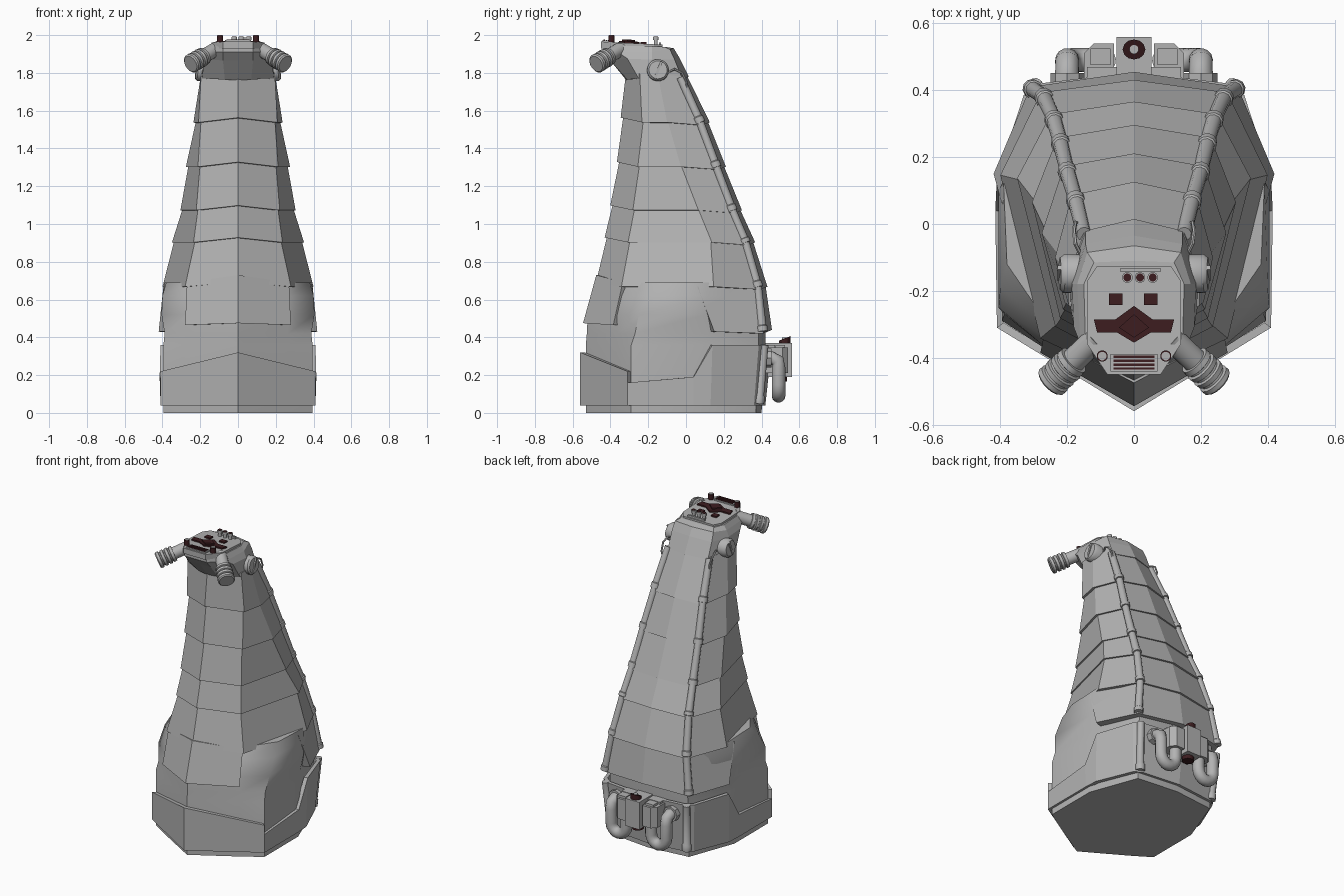
import bpy, bmesh, math
from mathutils import Vector

if "Cube" in bpy.data.objects:
    bpy.data.objects.remove(bpy.data.objects["Cube"])


def material(name, rgb):
    m = bpy.data.materials.new(name)
    m.diffuse_color = (*rgb, 1)
    m.use_nodes = True
    m.node_tree.nodes["Principled BSDF"].inputs["Base Color"].default_value = m.diffuse_color
    return m


GREY = material("grey armour", (0.45, 0.45, 0.45))
DARK = material("dark red", (0.045, 0.012, 0.014))


def make(name, verts, faces, mat=GREY, smooth=None):
    me = bpy.data.meshes.new(name)
    me.from_pydata([tuple(v) for v in verts], [], faces)
    bm = bmesh.new()
    bm.from_mesh(me)
    bmesh.ops.recalc_face_normals(bm, faces=bm.faces)
    bm.to_mesh(me)
    bm.free()
    me.materials.append(mat)
    ob = bpy.data.objects.new(name, me)
    bpy.context.collection.objects.link(ob)
    if smooth:
        bpy.ops.object.select_all(action='DESELECT')
        ob.select_set(True)
        bpy.context.view_layer.objects.active = ob
        bpy.ops.object.shade_smooth_by_angle(angle=math.radians(smooth))
    return ob


def loft(name, rings, mat=GREY, smooth=None):
    """Closed solid through rings with equal point counts."""
    n = len(rings[0])
    faces = [(k * n + i, k * n + (i + 1) % n, (k + 1) * n + (i + 1) % n, (k + 1) * n + i)
             for k in range(len(rings) - 1) for i in range(n)]
    faces += [tuple(range(n)), tuple(range((len(rings) - 1) * n, len(rings) * n))]
    return make(name, [p for r in rings for p in r], faces, mat, smooth)


def ring(half):
    """Mirror a half outline running from front centre to back centre."""
    half = [Vector(p) for p in half]
    return half + [Vector((-p.x, p.y, p.z)) for p in half[-2:0:-1]]


def plate(name, low, high, mirror=False, thick=0.025):
    """Bent armour strip between two edges, thickened inwards."""
    if mirror:
        low, high = [e + [(-x, y, z) for x, y, z in e[-2::-1]] for e in (low, high)]

    def inner(p):
        d = Vector((p[0], p[1], 0))
        return Vector(p) - d.normalized() * thick
    rings = [[a, b, inner(b), inner(a)] for a, b in zip(low, high)]
    return loft(name, rings)


def tube(name, path, radii, sides=12, mat=GREY, smooth=40):
    path = [Vector(p) for p in path]
    if not isinstance(radii, (list, tuple)):
        radii = [radii] * len(path)
    rings, side = [], None
    for i, p in enumerate(path):
        t = (path[min(i + 1, len(path) - 1)] - path[max(i - 1, 0)]).normalized()
        if side is None:
            side = t.orthogonal().normalized()
        side = (side - t * side.dot(t)).normalized()
        up = t.cross(side)
        rings.append([p + radii[i] * (side * math.cos(a) + up * math.sin(a))
                      for a in (2 * math.pi * k / sides for k in range(sides))])
    return loft(name, rings, mat, smooth)


def prism(name, outline, z0, z1, mat=GREY):
    """Upright prism; heights may be functions of y."""
    h = [(z if callable(z) else (lambda y, z=z: z)) for z in (z0, z1)]
    return loft(name, [[(x, y, f(y)) for x, y in outline] for f in h], mat)


def rect(x, y, a, b):
    return [(x - a, y - b), (x + a, y - b), (x + a, y + b), (x - a, y + b)]


# Smooth base body
def base_ring(z, f, c, d, w, r, b):
    return ring([(0, f, z), (*c, z), (*d, z), (*w, z), (*r, z), (0, b, z)])


loft("base_body", [
    base_ring(0, -.53, (.27, -.37), (.395, -.29), (.395, .06), (.28, .37), .40),
    base_ring(.36, -.53, (.27, -.37), (.395, -.29), (.395, .08), (.285, .385), .42),
    base_ring(.42, -.525, (.265, -.36), (.388, -.27), (.388, .09), (.28, .385), .42),
    base_ring(.52, -.52, (.27, -.365), (.405, -.25), (.405, .1), (.28, .39), .42),
    base_ring(.62, -.485, (.265, -.34), (.40, -.19), (.40, .11), (.27, .38), .41),
    base_ring(.69, -.455, (.25, -.31), (.38, -.12), (.39, .12), (.265, .37), .40),
], smooth=50)

# Skirt plates
plate("skirt_front", [(-.41, -.31, .04), (0, -.56, .04), (.41, -.31, .04)],
      [(-.41, -.31, .22), (0, -.56, .32), (.41, -.31, .22)])
plate("skirt_rear",
      [(.41, -.31, .04), (.41, .04, .04), (.405, .13, .04), (.31, .36, .04), (.27, .39, .04), (0, .42, .04)],
      [(.41, -.31, .16), (.415, .04, .19), (.41, .14, .36), (.33, .385, .36), (.285, .42, .36), (0, .455, .36)],
      True)

# Lowest split armour tier
plate("lower_front_armour", [(-.28, -.385, .465), (0, -.545, .475), (.28, -.385, .465)],
      [(-.27, -.335, .69), (0, -.475, .73), (.27, -.335, .69)], thick=.05)
plate("lower_rear_armour", [(.42, .15, .43), (.31, .41, .42), (0, .455, .44)],
      [(.395, .06, .67), (.275, .385, .66), (0, .42, .68)], True, .05)

# Stacked armour tiers: z, front y, corner, widest point, rail point, back y
ST = [(.68, -.46, (.27, -.33), (.385, .14), (.27, .38), .415),
      (.915, -.415, (.225, -.295), (.335, .13), (.24, .315), .35),
      (1.085, -.385, (.21, -.27), (.29, .06), (.22, .245), .28),
      (1.315, -.35, (.20, -.245), (.26, -.03), (.20, .16), .195),
      (1.55, -.33, (.195, -.225), (.22, -.10), (.175, .075), .11),
      (1.79, -.315, (.195, -.245), (.195, -.15), (.15, -.03), .0)]


def tier_ring(s, grow, dz=0):
    z, f, c, w, r, b = s
    z += dz
    pts = [(0, f, z + .025), (*c, z), (*w, z), (*r, z - .015), (0, b, z)]
    mid = (f + b) / 2
    out = []
    for x, y, zz in pts:
        d = Vector((x, y - mid, 0)).normalized() * grow
        out.append((x + d.x, y + d.y, zz))
    return ring(out)


for i in range(len(ST) - 1):
    loft("armour_tier_%d" % (i + 1),
         [tier_ring(ST[i], .016, -.012), tier_ring(ST[i + 1], .0, .006)])

# Rear rails with rounded collars
RAIL = [(.275, .385, .05), (.295, .415, .36), (.305, .405, .43)] + \
       [(s[4][0], s[4][1], s[0] - .015) for s in ST]
for s in (1, -1):
    for i in range(len(RAIL) - 1):
        if i == 1:
            continue
        a, b = [Vector((p[0] * s, p[1], p[2])) for p in RAIL[i:i + 2]]
        tube("rail", [a, a.lerp(b, .12), a.lerp(b, .14), b], [.029, .029, .024, .022], 10)

# Head: neck flares forwards to the top panel
panel_z = lambda y: 1.95 - .05 * (y + .14)
loft("head", [
    ring([(0, -.315, 1.76), (.07, -.31, 1.765), (.19, -.25, 1.77), (.195, -.15, 1.77), (.145, -.02, 1.77), (0, .015, 1.78)]),
    ring([(0, -.40, 1.865), (.08, -.40, 1.865), (.18, -.31, 1.875), (.185, -.18, 1.87), (.145, -.06, 1.87), (0, -.035, 1.88)]),
    ring([(0, -.44, 1.91), (.08, -.44, 1.91), (.16, -.36, 1.91), (.17, -.18, 1.91), (.14, -.085, 1.925), (0, -.065, 1.93)]),
    ring([(0, -.44, 1.945), (.08, -.44, 1.945), (.145, -.36, 1.945), (.15, -.18, 1.94), (.12, -.115, 1.938), (0, -.11, 1.938)]),
])
PANEL = [(-.08, -.45), (.08, -.45), (.14, -.36), (.14, -.17), (.11, -.125), (-.11, -.125), (-.14, -.17), (-.14, -.36)]
prism("top_panel", PANEL, 1.93, panel_z)


def on_panel(h):
    return lambda y: panel_z(y) + h


# Panel fittings
prism("wing_emblem", [(-.12, -.285), (-.055, -.285), (0, -.245), (.055, -.285), (.12, -.285), (.11, -.325),
                      (.05, -.325), (0, -.355), (-.05, -.325), (-.11, -.325)],
      1.94, on_panel(.009), DARK)
prism("emblem_core", [(-.045, -.31), (0, -.27), (.045, -.31), (0, -.34)], 1.94, on_panel(.018), DARK)
for x in (-.055, .05):
    prism("panel_square", rect(x, -.225, .02, .017), 1.94, on_panel(.009), DARK)
prism("vent_frame", rect(0, -.415, .07, .026), 1.94, on_panel(.008))
for k in range(4):
    prism("vent_slot", rect(0, -.432 + k * .0115, .062, .0035), 1.95, on_panel(.011), DARK)
prism("post_bar", rect(.02, -.138, .06, .006), 1.94, 1.962)
for x in (-.02, .018, .056):
    tube("small_post", [(x, -.16, 1.93), (x, -.16, 1.975), (x, -.16, 1.975), (x, -.16, 1.99)],
         [.01, .01, .016, .016])
    tube("post_cap", [(x, -.16, 1.988), (x, -.16, 1.993)], .012, mat=DARK)
for s in (1, -1):
    x = .095 * s
    tube("dark_post", [(x, -.395, 1.94), (x, -.395, 1.997)], .017, mat=DARK)
    tube("post_top", [(x, -.395, 1.99), (x, -.395, 2.0)], .013)
    # Ribbed exhaust barrels
    a, b = Vector((.11 * s, -.34, 1.93)), Vector((.25 * s, -.475, 1.848))
    stops = [(0, .038), (.5, .038), (.5, .048)]
    for t in (.58, .71, .84):
        stops += [(t, .05), (t + .015, .043), (t + .045, .043), (t + .06, .052)]
    stops += [(.97, .052), (1, .045)]
    tube("exhaust_barrel", [a.lerp(b, t + k * .0005) for k, (t, r) in enumerate(stops)],
         [r for t, r in stops], 16)
    # Side discs with a raised bar
    tube("side_disc", [(.15 * s, -.15, 1.81), (.21 * s, -.148, 1.815), (.222 * s, -.148, 1.816)],
         [.058, .058, .048], 18)
    tube("disc_bar", [(.222 * s, -.165, 1.77), (.222 * s, -.13, 1.86)], .009, 4)
    # Thin hooked cable
    tube("hook_cable", [(.155 * s, -.1, 1.80), (.175 * s, -.06, 1.82), (.18 * s, -.02, 1.80),
                        (.175 * s, .005, 1.75), (.165 * s, .0, 1.70)], .006, 6)
    # Rear pipes
    path = [(.2 * s, .38, .29), (.2 * s, .455, .29), (.2 * s, .485, .275), (.2 * s, .49, .24)]
    path += [(s * (.145 + .055 * math.cos(t)), .49, .15 - .06 * math.sin(t))
             for t in (math.pi * k / 8 for k in range(9))]
    path += [(.09 * s, .49, .23)]
    tube("rear_pipe", path, .036, 14, smooth=50)
    tube("pipe_collar", [(.2 * s, .40, .29), (.2 * s, .452, .29)], .05, 8)
    # Rear box side blocks
    prism("device_block", [(s * x, y) for x, y in ((.06, .42), (.15, .42), (.15, .51), (.12, .54), (.06, .54))], .21, .345)
    prism("device_block_cap", rect(.1 * s, .50, .03, .025), .34, .36)

# Rear device centre with dark valve
prism("device_core", rect(0, .49, .052, .07), .19, .37)
prism("device_back", rect(0, .44, .14, .03), .22, .36)
tube("valve_lower", [(0, .50, .165), (0, .50, .2)], .036, 14, DARK)
prism("valve_upper", [(.034 * math.cos(a), .522 + .03 * math.sin(a)) for a in
                      (math.pi * k / 6 for k in range(12))],
      .36, lambda y: .385 + (y - .5) * .4, DARK)
tube("valve_core", [(0, .522, .36), (0, .522, .4)], .014, 10)
